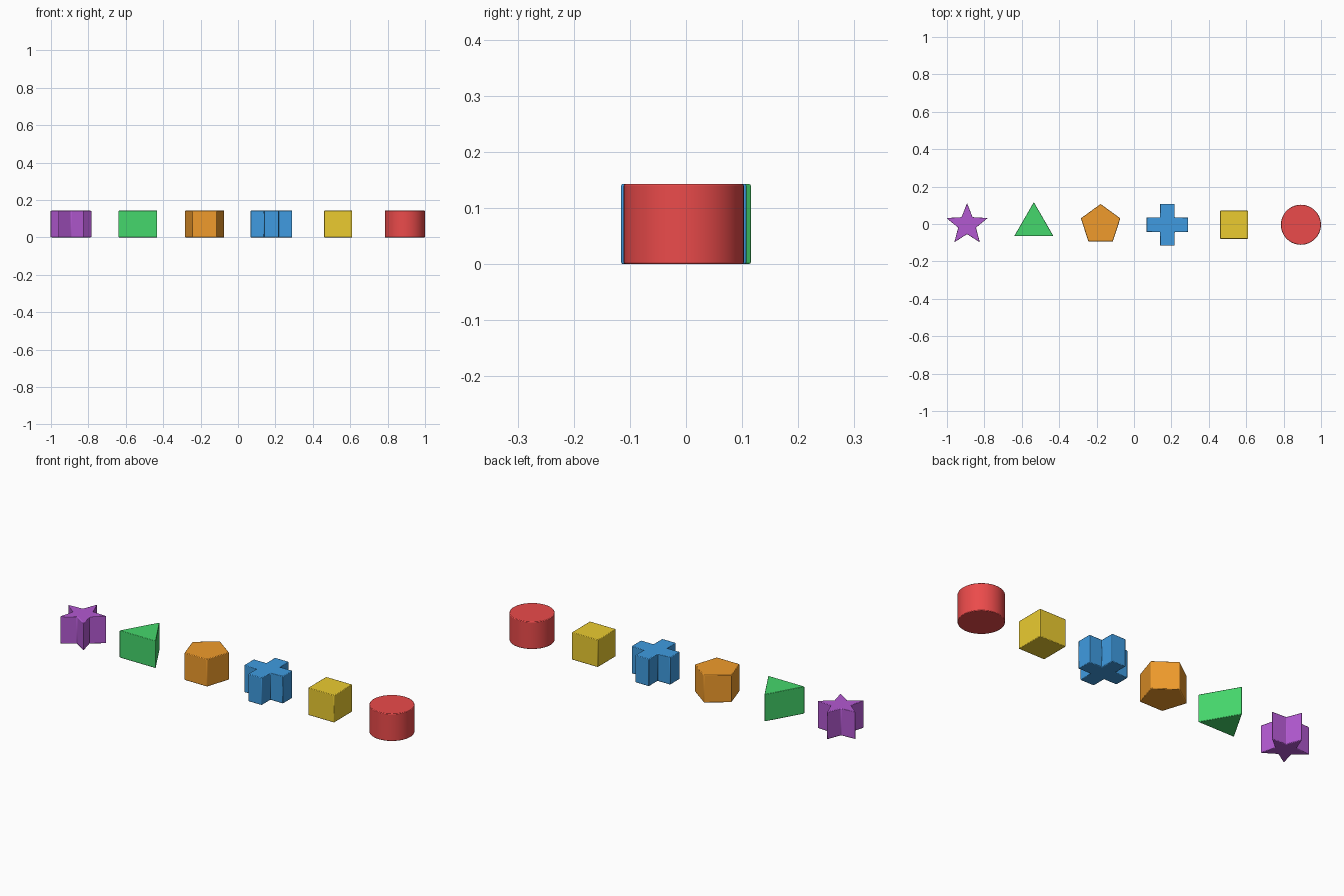
import bpy
import bmesh
from math import sin, cos, pi

if "Cube" in bpy.data.objects:
    bpy.data.objects.remove(bpy.data.objects["Cube"])

HEIGHT = 0.143
SPACING = 0.357
Y_CENTRE = -0.004
BEVEL = 0.003


def polygon(sides, radii):
    """Outline points starting at +y; several radii alternate (for stars)."""
    pts = []
    for i in range(sides):
        a = pi / 2 + 2 * pi * i / sides
        r = radii[i % len(radii)]
        pts.append((r * cos(a), r * sin(a)))
    return pts


def cross(a, b):
    """Plus outline: arm reach a, half arm width b."""
    quarter = [(a, -b), (a, b), (b, b)]
    pts = []
    for _ in range(4):
        pts += quarter
        quarter = [(-y, x) for x, y in quarter]
    return pts


def block(name, slot, outline, colour):
    """Extrude an outline upward into a block with slightly eased edges."""
    bm = bmesh.new()
    face = bm.faces.new([bm.verts.new((x, y, 0)) for x, y in outline])
    ext = bmesh.ops.extrude_face_region(bm, geom=[face])
    top = [v for v in ext["geom"] if isinstance(v, bmesh.types.BMVert)]
    bmesh.ops.translate(bm, verts=top, vec=(0, 0, HEIGHT))
    bmesh.ops.recalc_face_normals(bm, faces=bm.faces)
    mesh = bpy.data.meshes.new(name)
    bm.to_mesh(mesh)
    bm.free()

    obj = bpy.data.objects.new(name, mesh)
    bpy.context.collection.objects.link(obj)
    obj.location = ((slot - 2.5) * SPACING, Y_CENTRE, 0)

    mat = bpy.data.materials.new(name + "_paint")
    mat.diffuse_color = (*colour, 1)
    mat.use_nodes = True
    mat.node_tree.nodes["Principled BSDF"].inputs["Base Color"].default_value = mat.diffuse_color
    mesh.materials.append(mat)

    bev = obj.modifiers.new("eased_edges", "BEVEL")
    bev.width = BEVEL
    bev.segments = 2
    bev.limit_method = "ANGLE"
    bev.angle_limit = 0.5

    bpy.ops.object.select_all(action="DESELECT")
    obj.select_set(True)
    bpy.context.view_layer.objects.active = obj
    bpy.ops.object.shade_smooth_by_angle(angle=0.5)


# Row of shape blocks, left to right
s = 0.075
block("star_block", 0, polygon(10, [0.116, 0.050]), (0.45, 0.10, 0.64))
block("triangle_block", 1, polygon(3, [0.121]), (0.06, 0.68, 0.15))
block("pentagon_block", 2, polygon(5, [0.111]), (0.87, 0.33, 0.025))
block("cross_block", 3, cross(0.1115, 0.039), (0.05, 0.33, 0.75))
block("square_block", 4, [(-s, -s), (s, -s), (s, s), (-s, s)], (0.83, 0.60, 0.03))
block("round_block", 5, polygon(64, [0.107]), (0.83, 0.07, 0.07))
